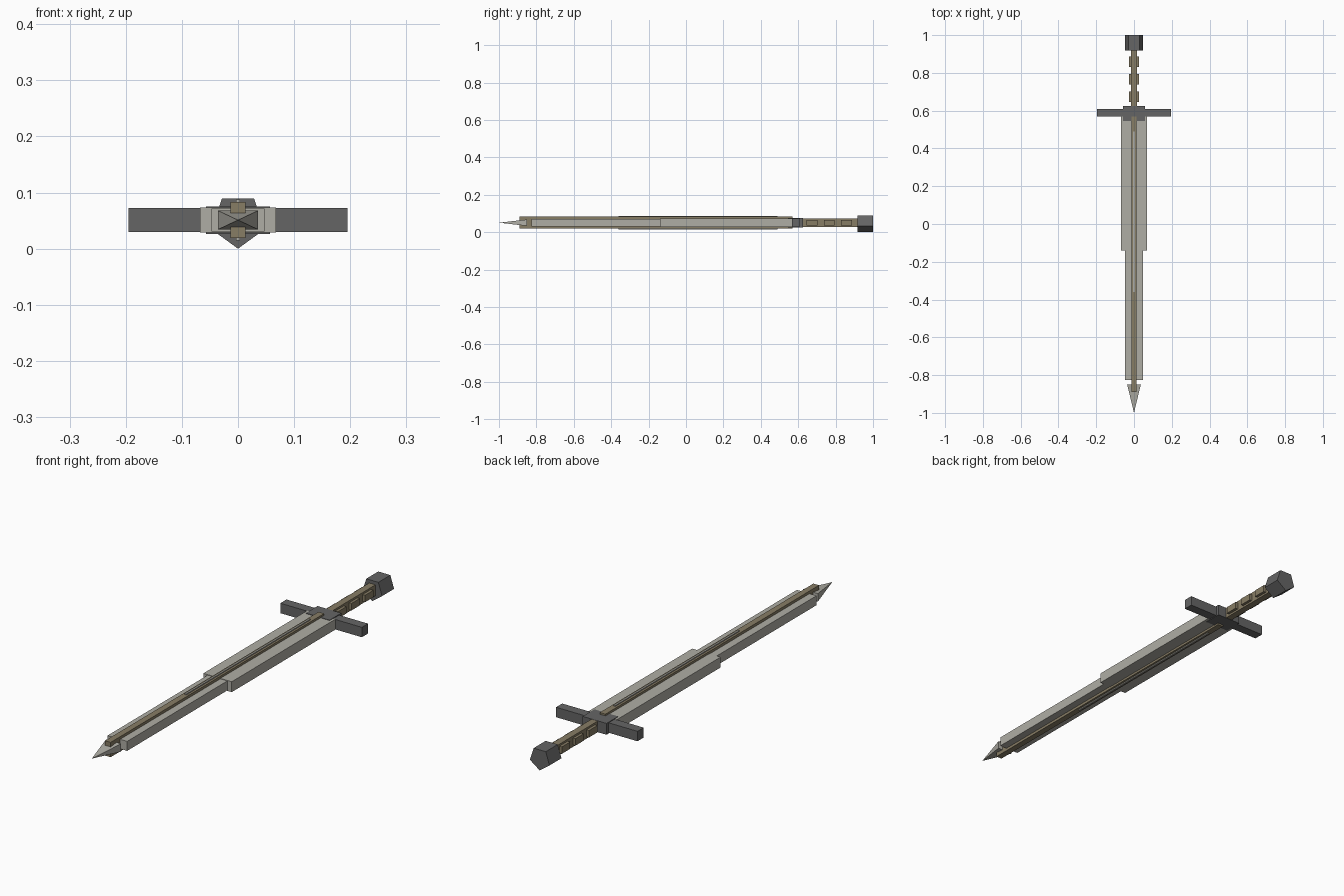
import bpy, bmesh, math

if "Cube" in bpy.data.objects:
    bpy.data.objects.remove(bpy.data.objects["Cube"])

ZC = 0.051  # height of the sword's long axis


def material(name, colour):
    m = bpy.data.materials.new(name)
    m.diffuse_color = (*colour, 1)
    m.use_nodes = True
    m.node_tree.nodes["Principled BSDF"].inputs["Base Color"].default_value = m.diffuse_color
    return m


steel = material("pale steel", (0.43, 0.42, 0.375))
iron = material("dark iron", (0.13, 0.13, 0.13))
bronze = material("dull bronze", (0.245, 0.205, 0.13))


def finish(name, bm, mat):
    bmesh.ops.recalc_face_normals(bm, faces=bm.faces)
    me = bpy.data.meshes.new(name)
    bm.to_mesh(me)
    bm.free()
    me.materials.append(mat)
    ob = bpy.data.objects.new(name, me)
    bpy.context.collection.objects.link(ob)
    return ob


def box(name, half_x, y0, y1, half_z, mat):
    """Bar centred on the long axis."""
    bm = bmesh.new()
    bmesh.ops.create_cube(bm, size=1)
    for v in bm.verts:
        v.co = (v.co.x * 2 * half_x, (y0 + y1) / 2 + v.co.y * (y1 - y0),
                ZC + v.co.z * 2 * half_z)
    return finish(name, bm, mat)


# Blade in two widths
box("blade_lower", 0.068, -0.14, 0.57, 0.0225, steel)
box("blade_upper", 0.047, -0.825, -0.13, 0.0205, steel)

# Pyramid tip
bm = bmesh.new()
base = [bm.verts.new((x, -0.85, ZC + z)) for x, z in
        ((-0.036, -0.017), (0.036, -0.017), (0.036, 0.017), (-0.036, 0.017))]
apex = bm.verts.new((0, -1, ZC))
bm.faces.new(base)
for i in range(4):
    bm.faces.new((base[i], base[(i + 1) % 4], apex))
finish("blade_tip", bm, steel)

# Raised spine with a thin ridge
box("spine", 0.0135, -0.89, 0.57, 0.032, bronze)
box("spine_ridge", 0.004, -0.36, 0.49, 0.0365, steel)

# Crossguard
box("crossguard", 0.195, 0.568, 0.61, 0.0215, iron)
box("guard_block", 0.057, 0.545, 0.625, 0.0245, iron)

# Grip with side ribs
box("grip", 0.015, 0.61, 0.925, 0.0235, bronze)
for i in range(3):
    y = 0.645 + i * 0.0925
    box(f"grip_rib_{i + 1}", 0.027, y, y + 0.057, 0.015, bronze)

# Five-sided pommel, point down
bm = bmesh.new()
R = 0.0492
ring = [bm.verts.new((R * math.sin(a), 0.918, R - R * math.cos(a)))
        for a in (i * math.tau / 5 for i in range(5))]
face = bm.faces.new(ring)
ext = bmesh.ops.extrude_face_region(bm, geom=[face], use_keep_orig=True)
for v in ext["geom"]:
    if isinstance(v, bmesh.types.BMVert):
        v.co.y = 1.0
finish("pommel", bm, iron)
